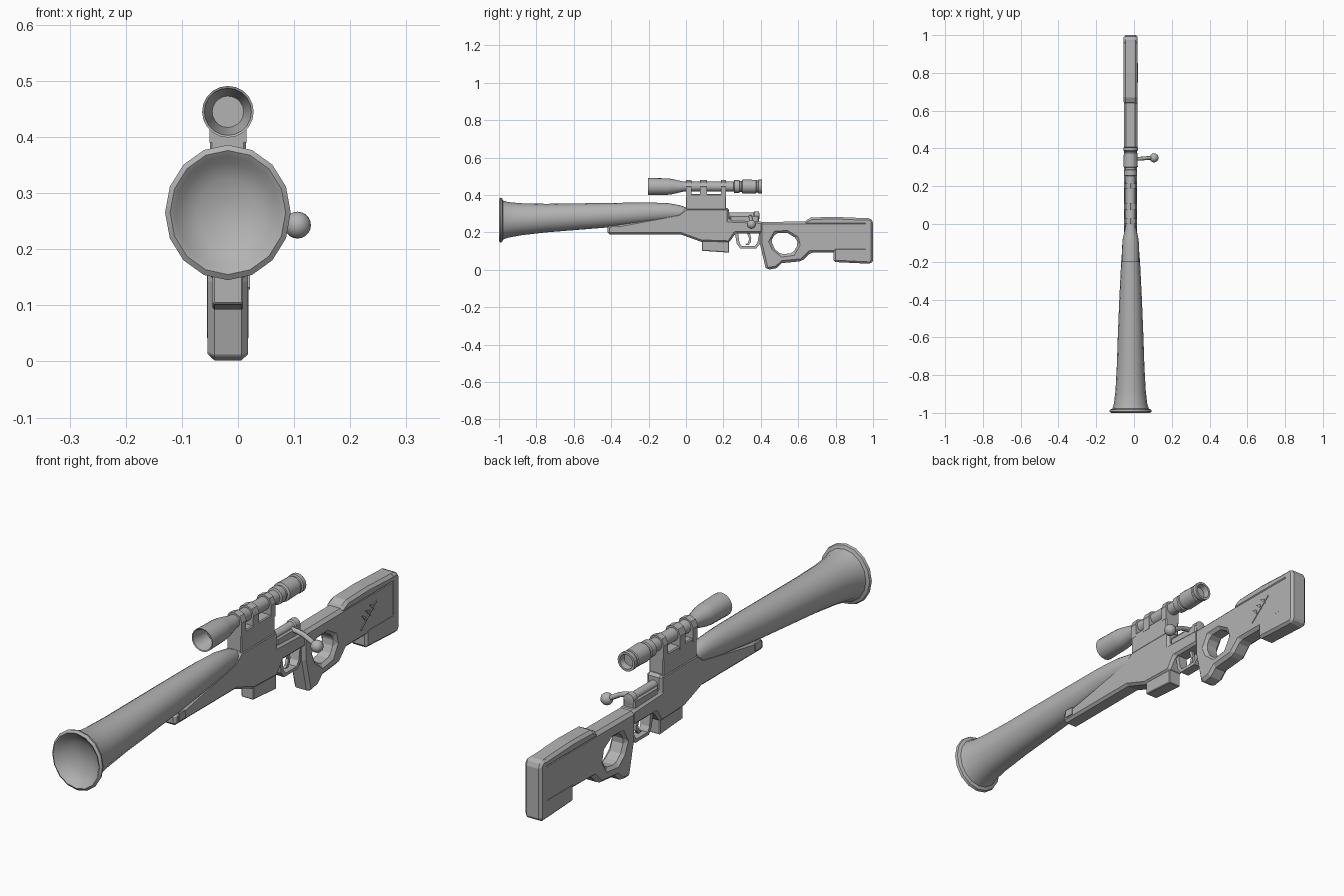
import bpy, bmesh, math
from mathutils import Vector

if "Cube" in bpy.data.objects:
    bpy.data.objects.remove(bpy.data.objects["Cube"])

CX = -0.018  # the rifle's centre plane
grey = bpy.data.materials.new("plain_grey")
grey.diffuse_color = (0.45, 0.45, 0.45, 1)
grey.use_nodes = True
grey.node_tree.nodes["Principled BSDF"].inputs["Base Color"].default_value = grey.diffuse_color


def finish(name, bm, smooth=False):
    bmesh.ops.recalc_face_normals(bm, faces=bm.faces)
    me = bpy.data.meshes.new(name)
    bm.to_mesh(me)
    bm.free()
    ob = bpy.data.objects.new(name, me)
    bpy.context.collection.objects.link(ob)
    me.materials.append(grey)
    if smooth:
        bpy.ops.object.select_all(action='DESELECT')
        ob.select_set(True)
        bpy.context.view_layer.objects.active = ob
        bpy.ops.object.shade_smooth_by_angle(angle=math.radians(38))
    return ob


def bevel(ob, width):
    m = ob.modifiers.new("bevel", 'BEVEL')
    m.width, m.segments = width, 1
    m.limit_method, m.angle_limit = 'ANGLE', math.radians(40)


def prism(name, pts, half, bev=0, x=CX):
    """Side outline (y, z) given thickness along x."""
    bm = bmesh.new()
    f = bm.faces.new([bm.verts.new((x - half, y, z)) for y, z in pts])
    ext = bmesh.ops.extrude_face_region(bm, geom=[f])
    bmesh.ops.translate(bm, vec=(2 * half, 0, 0),
                        verts=[v for v in ext['geom'] if isinstance(v, bmesh.types.BMVert)])
    ob = finish(name, bm)
    if bev:
        bevel(ob, bev)
    return ob


def box(name, y0, y1, z0, z1, half, bev=0, x=CX):
    return prism(name, [(y0, z0), (y1, z0), (y1, z1), (y0, z1)], half, bev, x)


def tube(name, rings, sides=16, loop=False):
    """Loft rings (y, z_top, z_bottom, half_width) along y."""
    bm = bmesh.new()
    rows = []
    for y, zt, zb, hw in rings:
        row = []
        for i in range(sides):
            a = 2 * math.pi * i / sides
            row.append(bm.verts.new((CX + hw * math.cos(a), y,
                                     (zt + zb) / 2 + (zt - zb) / 2 * math.sin(a))))
        rows.append(row)
    pairs = list(zip(rows, rows[1:])) + ([(rows[-1], rows[0])] if loop else [])
    for a, b in pairs:
        for i in range(sides):
            j = (i + 1) % sides
            bm.faces.new((a[i], a[j], b[j], b[i]))
    if not loop:
        bm.faces.new(rows[0])
        bm.faces.new(rows[-1])
    return finish(name, bm, True)


def lathe(name, prof, z, sides=20, loop=False):
    return tube(name, [(y, z + r, z - r, r) for y, r in prof], sides, loop)


# Flared horn barrel with a rolled rim and a shallow bowl in its mouth
tube("horn_barrel", [
    (-.955, .285, .245, .02), (-.965, .325, .205, .056), (-.98, .355, .175, .084),
    (-.993, .366, .164, .094), (-1.0, .376, .155, .103), (-.993, .386, .145, .112),
    (-.983, .383, .149, .109), (-.978, .370, .162, .096), (-.95, .362, .172, .088),
    (-.88, .356, .185, .080), (-.75, .353, .200, .073), (-.6, .355, .212, .068),
    (-.4, .358, .228, .060), (-.2, .360, .250, .050), (-.1, .357, .260, .042),
    (-.03, .345, .268, .033), (.02, .325, .275, .026)])

# Receiver and fore-end in one outline
prism("receiver", [(-.42, .235), (-.42, .19), (-.03, .19), (.08, .15), (.23, .145),
                   (.265, .195), (.41, .195), (.41, .258), (.23, .265), (.23, .33),
                   (0, .33), (-.04, .30), (-.36, .24)], .034, .01)
for s in (-1, 1):
    box("fore_end_stud", -.40, -.36, .205, .235, .003, 0, CX + s * .035)
prism("magazine", [(.085, .16), (.085, .102), (.23, .092), (.23, .16)], .027, .003)

# Trigger guard and trigger
prism("trigger_guard", [(.26, .2), (.272, .138), (.29, .114), (.375, .114), (.395, .138), (.41, .2),
                        (.392, .2), (.382, .145), (.368, .127), (.297, .127), (.286, .145), (.278, .2)], .02)
prism("trigger", [(.325, .2), (.338, .165), (.33, .142), (.315, .135), (.335, .132),
                  (.348, .15), (.349, .17), (.34, .2)], .006)

# Thumbhole stock
stock = prism("stock", [(.395, .256), (.395, .14), (.425, .012), (.435, 0), (.482, .008), (.512, .036),
                        (.62, .046), (.665, .092), (.79, .092), (.99, .092),
                        (.99, .256), (.64, .258)], .036, 0)
hole = prism("thumbhole_cutter", [(.455, .155), (.478, .195), (.54, .198), (.59, .168), (.598, .135),
                                  (.572, .09), (.51, .082), (.475, .11)], .1)
hole.hide_render = True
hole.hide_set(True)
m = stock.modifiers.new("thumbhole", 'BOOLEAN')
m.object, m.operation, m.solver = hole, 'DIFFERENCE', 'EXACT'
bevel(stock, .012)
prism("cheek_rest", [(.635, .24), (.635, .262), (.67, .28), (.80, .283), (.985, .275), (.985, .24)], .037, .012)
prism("butt", [(.788, .12), (.788, .042), (.99, .032), (1.0, .05), (1.0, .26), (.985, .276), (.95, .276), (.95, .12)],
      .037, .01)

# Claw-like scratches on the right of the stock
for y, z in ((.755, .185), (.78, .198), (.805, .212)):
    prism("scratch", [(y, z), (y + .03, z - .03), (y + .022, z - .006)], .003, 0, .019)
prism("long_scratch", [(.75, .132), (.85, .214), (.853, .21), (.753, .128)], .002, 0, .019)

# Bolt housing, bolt handle and knob
box("bolt_housing", .235, .39, .25, .29, .026, .006)
lathe("bolt_body", [(.23, .018), (.36, .018), (.365, .023), (.39, .023), (.392, .015)], .288, 12)
cu = bpy.data.curves.new("bolt_handle", 'CURVE')
cu.dimensions, cu.bevel_depth, cu.bevel_resolution, cu.use_fill_caps = '3D', .010, 2, True
sp = cu.splines.new('POLY')
path = [(CX, .345, .285), (.02, .345, .283), (.05, .347, .274), (.078, .35, .258), (.10, .35, .245)]
sp.points.add(len(path) - 1)
for p, co in zip(sp.points, path):
    p.co = (*co, 1)
cu.materials.append(grey)
bpy.context.collection.objects.link(bpy.data.objects.new("bolt_handle", cu))
bm = bmesh.new()
bmesh.ops.create_uvsphere(bm, u_segments=16, v_segments=10, radius=.024)
bmesh.ops.translate(bm, verts=bm.verts, vec=Vector((.106, .35, .243)))
finish("bolt_knob", bm, True)

# Scope: tube with hollow front bell and stepped eyepiece
SZ = .445
lathe("scope", [(-.13, .028), (-.20, .042), (-.202, .046), (-.10, .044), (-.075, .041), (-.01, .026),
                (.255, .026), (.258, .034), (.285, .034), (.288, .029), (.298, .029), (.302, .038),
                (.375, .036), (.378, .032), (.385, .032), (.388, .038), (.405, .038), (.405, .029), (.38, .026)],
      SZ)

# Scope mount: base block and three clamps
box("mount_base", 0, .215, .32, .405, .032, .004)
for y0, y1 in ((0, .03), (.075, .112), (.188, .215)):
    box("clamp_post", y0, y1, .39, .45, .033)
    lathe("clamp_ring", [(y0, .035), (y1, .035)], SZ, 8)
